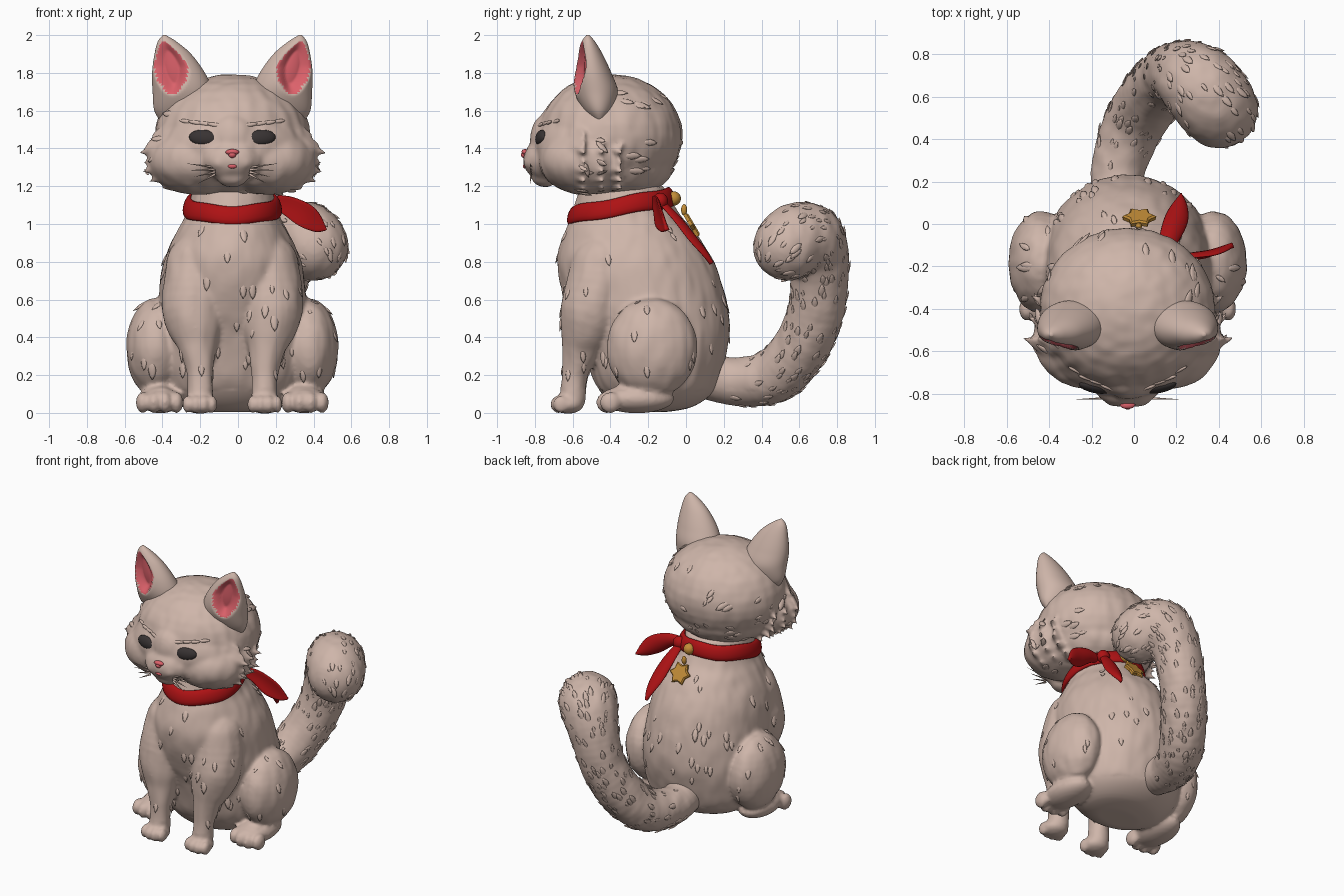
import bpy, bmesh, math, random
from mathutils import Vector, Matrix, noise
from mathutils.bvhtree import BVHTree

if "Cube" in bpy.data.objects:
    bpy.data.objects.remove(bpy.data.objects["Cube"])

random.seed(4)
CX = -0.03  # symmetry plane of the animal


def material(name, rgb):
    m = bpy.data.materials.new(name)
    m.diffuse_color = (*rgb, 1)
    m.use_nodes = True
    m.node_tree.nodes["Principled BSDF"].inputs["Base Color"].default_value = m.diffuse_color
    return m


FUR = material("fur beige", (0.62, 0.465, 0.40))
RED = material("scarf red", (0.42, 0.006, 0.007))
PINK = material("ear pink", (0.72, 0.12, 0.145))
DARK = material("eye dark", (0.04, 0.033, 0.033))
GOLD = material("charm gold", (0.55, 0.27, 0.04))


def spline(pts, n):
    """Catmull-Rom through tuples of any size."""
    out = []
    for i in range(len(pts) - 1):
        a, b, c, d = pts[max(i - 1, 0)], pts[i], pts[i + 1], pts[min(i + 2, len(pts) - 1)]
        for k in range(n):
            t = k / n
            out.append(tuple(0.5 * (2 * q + (r - p) * t + (2 * p - 5 * q + 4 * r - s) * t * t
                                    + (3 * q - p - 3 * r + s) * t ** 3) for p, q, r, s in zip(a, b, c, d)))
    return out + [tuple(pts[-1])]


def ball(bm, c, r, rot=Matrix()):
    r = r if isinstance(r, tuple) else (r, r, r)
    m = Matrix.Translation(c) @ rot.to_4x4() @ Matrix.Diagonal((*r, 1))
    bmesh.ops.create_uvsphere(bm, u_segments=24, v_segments=16, radius=1, matrix=m)


def chain(bm, pts, n=6):
    for x, y, z, r in spline(pts, n):
        ball(bm, (x, y, z), r)


def spike(bm, base, tip, r):
    d = Vector(tip) - Vector(base)
    m = Matrix.Translation((Vector(base) + Vector(tip)) / 2) @ d.to_track_quat('Z', 'Y').to_matrix().to_4x4()
    bmesh.ops.create_cone(bm, cap_ends=True, segments=8, radius1=r, radius2=r * 0.05, depth=d.length, matrix=m)


def loft(bm, rings, closed=False):
    vs = [[bm.verts.new(p) for p in ring] for ring in rings]
    n = len(vs[0])
    faces = []
    for i in range(len(vs) if closed else len(vs) - 1):
        a, b = vs[i], vs[(i + 1) % len(vs)]
        faces.append([bm.faces.new((a[j], a[(j + 1) % n], b[(j + 1) % n], b[j])) for j in range(n)])
    if not closed:
        bm.faces.new(vs[0][::-1])
        bm.faces.new(vs[-1])
    return faces


def finish(bm, name, mats, smooth=True):
    bmesh.ops.recalc_face_normals(bm, faces=bm.faces)
    me = bpy.data.meshes.new(name)
    bm.to_mesh(me)
    bm.free()
    if smooth:
        me.shade_smooth()
    for m in mats:
        me.materials.append(m)
    ob = bpy.data.objects.new(name, me)
    bpy.context.collection.objects.link(ob)
    return ob


def furry(bm, name, tufts, flow, allow, size, soft):
    """Fuse the pieces, smooth them, and raise soft tufts that lean along the fur flow."""
    ob = finish(bm, name, [FUR])
    mod = ob.modifiers.new("fuse", 'REMESH')
    mod.mode, mod.voxel_size = 'VOXEL', 0.0125
    mod = ob.modifiers.new("soften", 'SMOOTH')
    mod.factor, mod.iterations = 0.5, soft
    dg = bpy.context.evaluated_depsgraph_get()
    me = bpy.data.meshes.new_from_object(ob.evaluated_get(dg))
    ob.modifiers.clear()
    ob.data = me
    bm = bmesh.new()
    bm.from_mesh(me)
    bm.normal_update()
    base = [(v, v.co.copy(), v.normal.copy()) for v in bm.verts]
    for v, co, n in base:
        if co.z > 0.12:
            v.co = co + n * 0.005 * noise.noise(Vector((co.x * 16, co.y * 16, co.z * 8)))
    for v, co, n in random.sample(base, tufts):
        d = flow(co)
        d = d - n * d.dot(n)
        if not allow(co) or d.length < 0.05:
            continue
        d.normalize()
        L = size * random.uniform(0.7, 1.3)
        s = n.cross(d)
        lean = (d + n * 0.2).normalized()
        up = lean.cross(s)
        loft(bm, [[co + lean * L * t + (s * 0.42 * math.cos(b) + up * 0.16 * math.sin(b)) * L * w
                   for b in [k * math.tau / 8 for k in range(8)]]
                  for t, w in ((-1, 0.05), (-0.6, 0.8), (0, 1), (0.55, 0.7), (1, 0.05))])
    tree = BVHTree.FromBMesh(bm)
    bm.to_mesh(me)
    bm.free()
    me.shade_smooth()
    return tree


# Body: torso, front legs, haunches and paws
bm = bmesh.new()
torso = [(0.005, -0.2, 0.16, 0.1), (0.03, -0.17, 0.26, 0.2), (0.1, -0.155, 0.345, 0.29), (0.2, -0.16, 0.39, 0.34),
         (0.4, -0.165, 0.40, 0.395), (0.6, -0.215, 0.39, 0.428), (0.8, -0.267, 0.365, 0.415),
         (0.95, -0.295, 0.30, 0.35), (1.05, -0.32, 0.245, 0.285), (1.2, -0.34, 0.21, 0.22)]
loft(bm, [[(CX + rx * math.cos(a * math.tau / 48), cy + ry * math.sin(a * math.tau / 48), z) for a in range(48)]
          for z, cy, rx, ry in spline(torso, 5)])
for s in (-1, 1):
    chain(bm, [(CX + s * 0.18, -0.44, 0.78, 0.17), (CX + s * 0.205, -0.495, 0.55, 0.168),
               (CX + s * 0.185, -0.55, 0.37, 0.107), (CX + s * 0.172, -0.585, 0.22, 0.072),
               (CX + s * 0.17, -0.60, 0.075, 0.07)])
    ball(bm, (CX + s * 0.172, -0.625, 0.045), (0.087, 0.085, 0.05))
    ball(bm, (CX + s * 0.405, -0.18, 0.345), (0.157, 0.242, 0.262))
    ball(bm, (CX + s * 0.38, -0.26, 0.075), (0.117, 0.2, 0.077))
    for k in range(4):  # toes
        u = k - 1.5
        ball(bm, (CX + s * 0.172 + u * 0.044, -0.685 + abs(u) * 0.015, 0.045), (0.027, 0.042, 0.047))
        ball(bm, (CX + s * 0.385 + u * 0.06, -0.43 + abs(u) * 0.02, 0.055), (0.036, 0.057, 0.057))
furry(bm, "body", 130, lambda c: Vector((0, 0.1, -1)), lambda c: 0.18 < c.z < 1.0, 0.04, 7)

# Tail: curled up with a thick tip
bm = bmesh.new()
tail = [(-0.08, 0.08, 0.2, 0.12), (-0.07, 0.28, 0.165, 0.13), (0.0, 0.47, 0.2, 0.145), (0.09, 0.61, 0.35, 0.15),
        (0.17, 0.69, 0.55, 0.15), (0.23, 0.705, 0.76, 0.16), (0.305, 0.66, 0.91, 0.188), (0.365, 0.585, 0.92, 0.192),
        (0.4, 0.54, 0.885, 0.185)]
chain(bm, tail, 5)
path = [Vector(p[:3]) for p in spline(tail, 4)]


def along_tail(c):
    i = min(range(len(path) - 1), key=lambda k: (path[k] - c).length)
    return (path[i + 1] - path[i]).normalized()


furry(bm, "tail", 260, along_tail, lambda c: c.y > 0.22, 0.034, 5)

# Head: skull, face, jaw, muzzle and cheek ruff
bm = bmesh.new()
ball(bm, (CX, -0.40, 1.465), (0.415, 0.385, 0.328))
ball(bm, (CX, -0.54, 1.41), (0.385, 0.275, 0.225))
ball(bm, (CX, -0.38, 1.315), (0.35, 0.315, 0.185))
ball(bm, (CX, -0.735, 1.45), (0.12, 0.09, 0.13))
ball(bm, (CX, -0.735, 1.34), (0.17, 0.13, 0.115))
ball(bm, (CX, -0.75, 1.255), (0.085, 0.075, 0.06))
ruff = [(1.49, 0.435), (1.44, 0.465), (1.39, 0.505), (1.34, 0.485), (1.29, 0.49), (1.24, 0.455), (1.20, 0.39)]
for s in (-1, 1):
    ball(bm, (CX + s * 0.19, -0.53, 1.335), (0.255, 0.25, 0.18))
    ball(bm, (CX + s * 0.055, -0.805, 1.325), (0.065, 0.055, 0.045))
    for z, x in ruff:
        for k in range(3):
            dx = x - 0.02 * k
            spike(bm, (CX + s * (dx - 0.13), -0.58 + 0.09 * k, z + 0.02),
                  (CX + s * dx, -0.53 + 0.1 * k, z - 0.02), 0.05)
head = furry(bm, "head", 130, lambda c: c - Vector((CX, -1.0, 1.55)),
             lambda c: c.y > -0.6 and c.z < 1.7, 0.04, 9)


def on_face(bm, x, z, r, sink, roll=0):
    """Embed a flattened ball in the face at front position x, z."""
    p, n, _, _ = head.ray_cast(Vector((CX + x, -2, z)), Vector((0, 1, 0)))
    n = (n + Vector((0, -0.5, 0))).normalized()
    xa = Vector((0, 0, 1)).cross(n).normalized()
    rot = Matrix((xa, n.cross(xa), n)).transposed() @ Matrix.Rotation(roll, 3, 'Z')
    ball(bm, p - n * sink, r, rot)


# Eyes
bm = bmesh.new()
for s in (-1, 1):
    on_face(bm, s * 0.155, 1.46, (0.078, 0.042, 0.026), 0.012, s * 0.06)
finish(bm, "eyes", [DARK])

# Nose and mouth
bm = bmesh.new()
on_face(bm, 0, 1.38, (0.036, 0.016, 0.02), 0.0)
on_face(bm, 0, 1.366, (0.02, 0.017, 0.018), 0.0)
on_face(bm, 0, 1.305, (0.024, 0.012, 0.01), 0.003)
finish(bm, "nose_and_mouth", [PINK])

# Whiskers and brow tufts
bm = bmesh.new()
for s in (-1, 1):
    for k in range(4):
        spike(bm, (CX + s * 0.09, -0.82, 1.30 - 0.012 * k), (CX + s * (0.24 - 0.02 * k), -0.825, 1.32 - 0.035 * k), 0.007)
    for k in range(4):
        on_face(bm, s * (0.09 + 0.05 * k), 1.525 + 0.006 * k, (0.045, 0.011, 0.009), 0.002, s * 0.15)
finish(bm, "whiskers_and_brows", [FUR])

# Ears: hollowed cones, pink inside the hollow
ear = [(1.53, 0.27, -0.455, 0.1, 0.02), (1.6, 0.255, -0.462, 0.158, 0.082), (1.7, 0.262, -0.475, 0.16, 0.115),
       (1.8, 0.285, -0.495, 0.14, 0.1), (1.9, 0.315, -0.508, 0.097, 0.066), (1.965, 0.345, -0.517, 0.05, 0.036),
       (2.0, 0.36, -0.52, 0.008, 0.008)]
SEG = 72


def hollow(a, z):
    v = (z - 1.835) / (0.135 if z > 1.835 else 0.15)
    u = (math.degrees(a) + 68) / (50 * max(0.3, 1 + 0.45 * min(v, 0)))
    return max(0, 1 - u * u - v * v)


for s, name in ((-1, "ear_left"), (1, "ear_right")):
    bm = bmesh.new()
    angles = [-math.pi * 1.35 + k * math.tau / SEG for k in range(SEG)]
    levels = spline(ear, 9)
    rings = []
    for z, cx, cy, hx, hy in levels:
        ring = []
        for a in angles:
            f = 1 - 0.55 * min(1, hollow(a, z) * 1.6)
            ring.append((CX + s * (cx + hx * math.cos(a) * (0.3 + 0.7 * f)), cy + hy * f * math.sin(a), z))
        rings.append(ring)
    for i, row in enumerate(loft(bm, rings)):
        for j, f in enumerate(row):
            if hollow(angles[j] + math.pi / SEG, (levels[i][0] + levels[i + 1][0]) / 2) > 0.05:
                f.material_index = 1
    finish(bm, name, [FUR, PINK])

# Scarf: tilted band round the neck
bm = bmesh.new()
rings = []
for i in range(72):
    a = i * math.tau / 72
    c, sn = math.cos(a), math.sin(a)
    z0 = 1.095 + 0.047 * sn
    rings.append([(CX + (0.238 + 0.022 * math.cos(b) - 0.012 * math.sin(b)) * c,
                   -0.343 + (0.262 + 0.022 * math.cos(b) - 0.012 * math.sin(b)) * sn,
                   z0 + 0.05 * math.sin(b) + 0.004 * math.sin(5 * a))
                  for b in [k * math.tau / 14 for k in range(14)]])
loft(bm, rings, closed=True)
finish(bm, "scarf_band", [RED])


def scarf_end(name, pts, across):
    """Leaf-shaped cloth strip; points are x, y, z, half width."""
    bm = bmesh.new()
    sp = spline(pts, 6)
    rings = []
    for i, (x, y, z, w) in enumerate(sp):
        t = Vector(sp[min(i + 1, len(sp) - 1)][:3]) - Vector(sp[max(i - 1, 0)][:3])
        side = (across - t * across.dot(t) / t.dot(t)).normalized()
        up = t.normalized().cross(side)
        rings.append([Vector((x, y, z)) + side * w * math.cos(b) + up * (0.013 * math.sin(b) + w * 0.3 * math.cos(b) ** 2)
                      for b in [k * math.tau / 16 for k in range(16)]])
    loft(bm, rings)
    finish(bm, name, [RED])


scarf_end("scarf_end_side", [(0.15, -0.17, 1.12, 0.025), (0.25, -0.15, 1.10, 0.05), (0.35, -0.135, 1.045, 0.064),
                             (0.42, -0.115, 0.995, 0.042), (0.465, -0.1, 0.97, 0.006)], Vector((0.3, 0.1, 1)))
scarf_end("scarf_end_back", [(0.14, -0.13, 1.12, 0.03), (0.175, -0.04, 1.03, 0.05), (0.205, 0.04, 0.93, 0.055),
                             (0.22, 0.1, 0.85, 0.035), (0.22, 0.135, 0.79, 0.006)], Vector((1, -0.3, 0)))
bm = bmesh.new()
ball(bm, (0.145, -0.135, 1.12), (0.045, 0.04, 0.045))
finish(bm, "scarf_knot", [RED])

# Bell and star charm on the back of the scarf
bm = bmesh.new()
ball(bm, (0.02, -0.065, 1.135), 0.038)
finish(bm, "bell", [GOLD])
bm = bmesh.new()
m = Matrix.Translation((0.025, 0.03, 0.995)) @ Vector((0, 0.85, 0.5)).to_track_quat('Z', 'Y').to_matrix().to_4x4()
loft(bm, [[m @ Vector((r * math.cos(k * math.pi / 6), r * math.sin(k * math.pi / 6), h))
           for k in range(12) for r in [(0.08 if k % 2 == 0 else 0.055) * g]]
          for h, g in ((-0.012, 0.95), (0.006, 1), (0.014, 0.85))])
ball(bm, (0.022, -0.01, 1.075), (0.016, 0.016, 0.03))
finish(bm, "star_charm", [GOLD], smooth=False)
